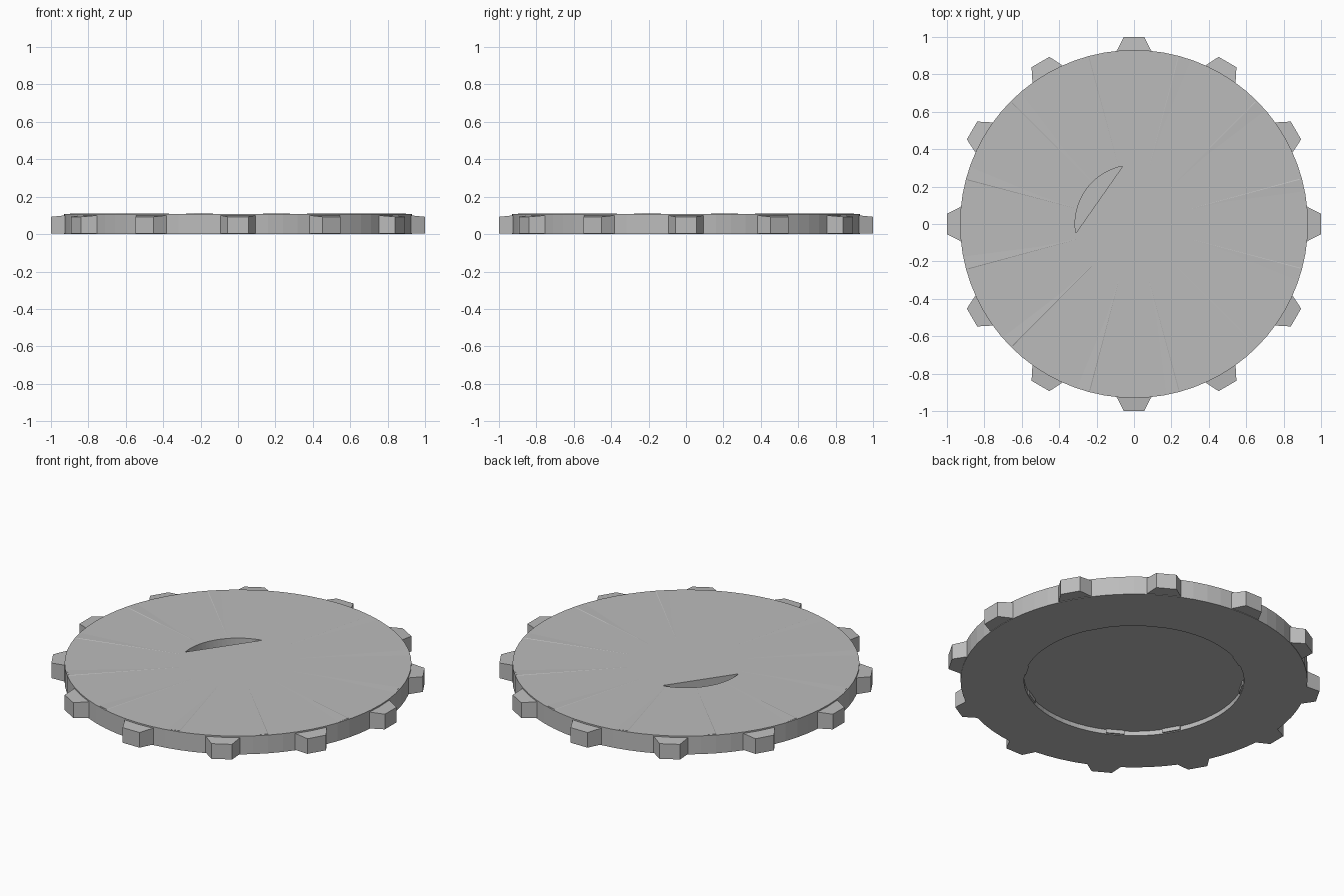
import bpy, bmesh, math
from math import cos, sin, radians
from mathutils import Matrix

if "Cube" in bpy.data.objects:
    bpy.data.objects.remove(bpy.data.objects["Cube"])

grey = bpy.data.materials.new("plain grey")
grey.diffuse_color = (0.5, 0.5, 0.5, 1)
grey.use_nodes = True
grey.node_tree.nodes["Principled BSDF"].inputs["Base Color"].default_value = grey.diffuse_color

TOP = 0.108      # top of the disc
R = 0.93         # disc radius
HUB = 0.59       # underside recess radius
RECESS = 0.027   # underside recess depth
SEG = 72


def finish(name, bm):
    bmesh.ops.recalc_face_normals(bm, faces=bm.faces)
    me = bpy.data.meshes.new(name)
    bm.to_mesh(me)
    bm.free()
    me.materials.append(grey)
    ob = bpy.data.objects.new(name, me)
    bpy.context.collection.objects.link(ob)
    return ob


def prism(bm, outline, z0, z1):
    """Extrude an outline; z1 may be a function of x and y."""
    top = z1 if callable(z1) else (lambda x, y: z1)
    lo = [bm.verts.new((x, y, z0)) for x, y in outline]
    hi = [bm.verts.new((x, y, top(x, y))) for x, y in outline]
    n = len(outline)
    bm.faces.new(lo[::-1])
    bm.faces.new(hi)
    for i in range(n):
        j = (i + 1) % n
        bm.faces.new((lo[i], lo[j], hi[j], hi[i]))
    return lo + hi


def spin(bm, verts, deg):
    bmesh.ops.rotate(bm, verts=verts, cent=(0, 0, 0),
                     matrix=Matrix.Rotation(radians(deg), 3, 'Z'))


# Disc: rings joined from the underside recess round to the top
bm = bmesh.new()
rings = []
for r, z in ((HUB, RECESS), (HUB, 0), (R, 0), (R, TOP)):
    rings.append([bm.verts.new((r * cos(2 * math.pi * i / SEG),
                                r * sin(2 * math.pi * i / SEG), z))
                  for i in range(SEG)])
for a, b in zip(rings, rings[1:]):
    for i in range(SEG):
        j = (i + 1) % SEG
        bm.faces.new((a[i], a[j], b[j], b[i]))
bm.faces.new(rings[0])
bm.faces.new(rings[-1])
disc = finish("disc", bm)

# Finger slot: circular segment cut into the top
bm = bmesh.new()
a0, a1 = 101, 189
arc = [(0.315 * cos(radians(a0 + (a1 - a0) * i / 20)),
        0.315 * sin(radians(a0 + (a1 - a0) * i / 20))) for i in range(21)]
prism(bm, arc, 0.055, 0.2)
cutter = finish("slot_cutter", bm)
cutter.hide_render = True
mod = disc.modifiers.new("slot", 'BOOLEAN')
mod.operation = 'DIFFERENCE'
mod.solver = 'EXACT'
mod.object = cutter
bpy.context.view_layer.objects.active = disc
bpy.ops.object.modifier_apply(modifier="slot")
bpy.data.objects.remove(cutter)

# Grip teeth: tapered blocks with sloping tops
bm = bmesh.new()
for k in range(12):
    v = prism(bm, [(0.915, -0.098), (1.0, -0.055), (1.0, 0.055), (0.915, 0.098)],
              0.003, lambda x, y: 0.101 - (x - 0.915) * 0.1)
    spin(bm, v, 30 * k)
finish("grip_teeth", bm)

# Radial ridges: low wedges, steep on one side and gentle on the other
bm = bmesh.new()
for k in range(12):
    if k == 4:
        start = 0.33
    else:
        start = 0.32
    inner = [(start, 0.002, TOP - 0.001), (start, -0.02, TOP - 0.001), (start, 0, TOP + 0.0002)]
    outer = [(0.92, 0.006, TOP - 0.001), (0.92, -0.10, TOP - 0.001), (0.92, 0, TOP + 0.002)]
    a = [bm.verts.new(p) for p in inner]
    b = [bm.verts.new(p) for p in outer]
    bm.faces.new(a)
    bm.faces.new(b)
    for i in range(3):
        j = (i + 1) % 3
        bm.faces.new((a[i], a[j], b[j], b[i]))
    spin(bm, a + b, 15 + 30 * k)
finish("radial_ridges", bm)

# Small tabs on the wall of the underside recess
bm = bmesh.new()
for q in range(4):
    for d in (30, 60):
        v = prism(bm, [(0.58, -0.05), (0.595, -0.05), (0.595, 0.05), (0.58, 0.05)],
                  0.004, RECESS + 0.003)
        spin(bm, v, 90 * q + d)
finish("recess_tabs", bm)
